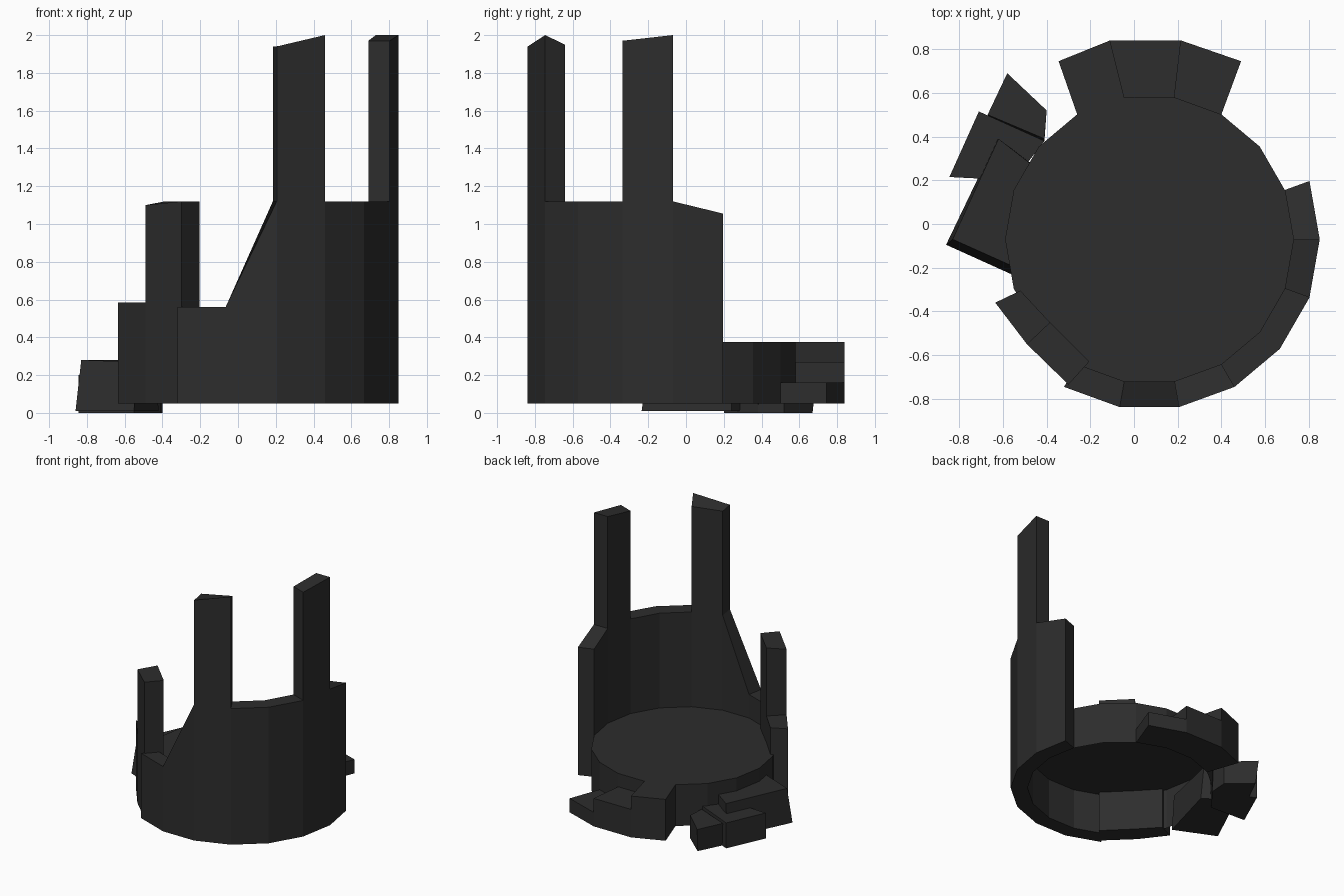
import bpy, math

if "Cube" in bpy.data.objects:
    bpy.data.objects.remove(bpy.data.objects["Cube"])

CX, CY, R_OUT, R_IN = 0.07, -0.07, 0.78, 0.66
BASE, FLOOR = 0.05, 0.375

stone = bpy.data.materials.new("dark_stone")
stone.diffuse_color = (0.026, 0.026, 0.026, 1)
stone.use_nodes = True
stone.node_tree.nodes["Principled BSDF"].inputs["Base Color"].default_value = stone.diffuse_color


def pt(r, deg):
    a = math.radians(deg)
    return (CX + r * math.cos(a), CY + r * math.sin(a))


def make(name, verts, faces):
    me = bpy.data.meshes.new(name)
    me.from_pydata(verts, [], faces)
    me.materials.append(stone)
    ob = bpy.data.objects.new(name, me)
    bpy.context.collection.objects.link(ob)
    return ob


def prism(plan, z0, tops, top_plan=None):
    """Counter-clockwise plan raised to a height per corner."""
    top_plan = top_plan or plan
    n = len(plan)
    verts = [(x, y, z0) for x, y in plan]
    verts += [(x, y, z) for (x, y), z in zip(top_plan, tops)]
    faces = [tuple(range(n))[::-1], tuple(range(n, 2 * n))]
    faces += [(i, (i + 1) % n, n + (i + 1) % n, n + i) for i in range(n)]
    return verts, faces


# Broken outer wall: one ring from -120 to 20 degrees, heights at both segment ends
# (start outer, end outer, end inner, start inner)
segments = [
    (0.56, 0.56, 0.56, 0.56),
    (0.56, 1.12, 1.12, 0.56),
    (1.94, 2.00, 1.95, 1.94),
    (1.12, 1.12, 1.12, 1.12),
    (1.12, 1.12, 1.12, 1.12),
    (1.97, 2.00, 2.00, 1.97),
    (1.12, 1.055, 1.055, 1.12),
]
verts, faces = [], []
for i, tops in enumerate(segments):
    a, b = -120 + 20 * i, -100 + 20 * i
    plan = [pt(R_OUT, a), pt(R_OUT, b), pt(R_IN, b), pt(R_IN, a)]
    v, f = prism(plan, BASE, tops)
    base = len(verts)
    verts += v
    for k, face in enumerate(f):
        # drop the hidden faces between segments of the same height
        prev_same = i > 0 and segments[i - 1][1] == tops[0]
        next_same = i < 6 and segments[i + 1][0] == tops[1]
        if (k == 5 and prev_same) or (k == 3 and next_same):
            continue
        faces.append(tuple(base + j for j in face))
make("broken_wall", verts, faces)

# Floor: a thin disc with a rim underneath where the wall is missing
n = 18
verts = [(*pt(R_IN, 20 * i), FLOOR) for i in range(n)]
verts += [(*pt(R_IN, 20 * i), FLOOR - 0.01) for i in range(n)]
verts += [(*pt(R_IN, 20 * i), BASE) for i in range(n)]
faces = [tuple(range(n)), tuple(range(2 * n - 1, n - 1, -1))]
for i in range(n):
    j = (i + 1) % n
    faces.append((n + i, n + j, j, i))
    if 1 <= i < 12:
        faces.append((2 * n + i, 2 * n + j, n + j, n + i))
make("floor", verts, faces)

# Leaning wall stubs at the front left
tall = [(-0.49, -0.55), (-0.30, -0.735), (-0.205, -0.63), (-0.385, -0.45)]
short = [(-0.635, -0.36), (-0.49, -0.55), (-0.385, -0.45), (-0.52, -0.305)]
make("tall_wall_stub", *prism(tall, BASE, (1.10, 1.12, 1.12, 1.12)))
make("short_wall_stub", *prism(short, BASE, [0.585] * 4))

# Entrance steps at the back, rising from right to left
outer = [(0.49, 0.745), (0.215, 0.84), (-0.11, 0.84), (-0.345, 0.745)]
inner = [pt(R_IN, a) for a in (60, 80, 100, 120)]
for i, h in enumerate((0.16, 0.27, 0.375)):
    plan = [inner[i], outer[i], outer[i + 1], inner[i + 1]]
    make(f"step_{i + 1}", *prism(plan, BASE, [h] * 4))

# Fallen blocks at the left
make("fallen_block_large", *prism(
    [(-0.86, -0.095), (-0.55, -0.235), (-0.42, 0.24), (-0.63, 0.385)], 0.01,
    [0.28, 0.27, 0.27, 0.28],
    [(-0.83, -0.07), (-0.54, -0.20), (-0.44, 0.25), (-0.62, 0.39)]))
make("fallen_block_middle", *prism(
    [(-0.845, 0.215), (-0.55, 0.20), (-0.41, 0.38), (-0.71, 0.515)], 0.0,
    [0.20] * 4))
make("fallen_block_small", *prism(
    [(-0.66, 0.49), (-0.41, 0.38), (-0.40, 0.52), (-0.57, 0.67)], 0.0,
    [0.18] * 4,
    [(-0.67, 0.50), (-0.41, 0.39), (-0.40, 0.52), (-0.58, 0.69)]))
